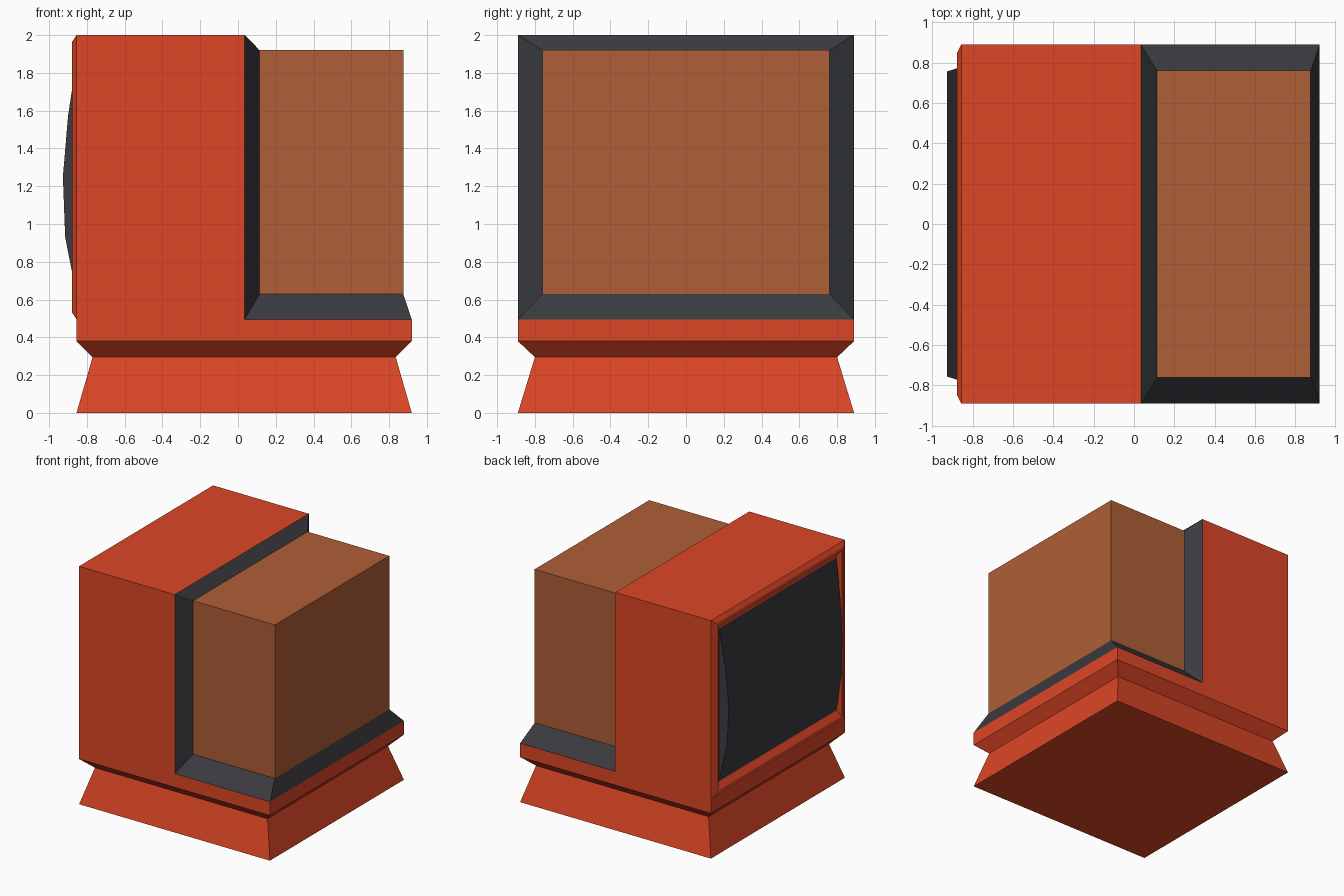
import bpy, bmesh

if "Cube" in bpy.data.objects:
    bpy.data.objects.remove(bpy.data.objects["Cube"])


def material(name, color):
    m = bpy.data.materials.new(name)
    m.diffuse_color = (*color, 1)
    m.use_nodes = True
    m.node_tree.nodes["Principled BSDF"].inputs["Base Color"].default_value = m.diffuse_color
    return m


red = material("red plastic", (0.72, 0.061, 0.019))
brown = material("brown plastic", (0.43, 0.114, 0.038))
grey = material("charcoal", (0.042, 0.043, 0.050))


def ring_z(z, x0, x1, y):
    return [(x0, -y, z), (x1, -y, z), (x1, y, z), (x0, y, z)]


def ring_x(x, y, z0, z1):
    return [(x, -y, z0), (x, y, z0), (x, y, z1), (x, -y, z1)]


def loft(name, rings, mat, start=False, end=False, skip=()):
    """Join equal rings with faces; skip holds (segment, side) pairs hidden inside."""
    bm = bmesh.new()
    rows = [[bm.verts.new(p) for p in r] for r in rings]
    n = len(rings[0])
    for s, (a, b) in enumerate(zip(rows, rows[1:])):
        for i in range(n):
            if (s, i) not in skip:
                j = (i + 1) % n
                bm.faces.new((a[i], a[j], b[j], b[i]))
    if start:
        bm.faces.new(rows[0][::-1])
    if end:
        bm.faces.new(rows[-1])
    me = bpy.data.meshes.new(name)
    bm.to_mesh(me)
    bm.free()
    me.materials.append(mat)
    ob = bpy.data.objects.new(name, me)
    bpy.context.collection.objects.link(ob)
    return ob


# Flared foot, waist and lower band
loft("base", [ring_z(0, -0.855, 0.92, 0.89), ring_z(0.295, -0.77, 0.835, 0.80),
              ring_z(0.38, -0.855, 0.92, 0.89), ring_z(0.495, -0.855, 0.92, 0.89)],
     red, start=True)

# Screen cabinet with raised rim and recess (rings run towards -x)
cabinet = [ring_x(0.035, 0.89, 0.495, 2.0), ring_x(-0.855, 0.89, 0.495, 2.0),
           ring_x(-0.878, 0.845, 0.53, 1.965), ring_x(-0.878, 0.82, 0.553, 1.945),
           ring_x(-0.847, 0.785, 0.60, 1.90)]
loft("cabinet", [r[::-1] for r in cabinet], red, end=True, skip={(0, 2)})

# Bulged screen: profile in z, narrowing slightly towards the front
profile = [(-0.852, 0.61), (-0.915, 0.93), (-0.927, 1.25), (-0.90, 1.57), (-0.852, 1.89)]


def screen_ring(side):
    return [(x, side * (0.78 + (x + 0.852) * 0.33), z) for x, z in profile]


loft("screen", [screen_ring(1), screen_ring(-1)], grey, start=True, end=True, skip={(0, 4)})

# Sloped trim around the rear housing: upright frame and lower skirt
loft("upright_trim", [ring_x(0.035, 0.89, 0.495, 2.0), ring_x(0.115, 0.76, 0.63, 1.92)],
     grey, skip={(0, 0)})
loft("lower_trim", [ring_z(0.495, 0.035, 0.92, 0.89), ring_z(0.63, 0.115, 0.875, 0.76)],
     grey, skip={(0, 3)})

# Rear housing
loft("rear_housing", [ring_z(0.63, 0.115, 0.875, 0.76), ring_z(1.92, 0.115, 0.875, 0.76)],
     brown, end=True, skip={(0, 3)})
